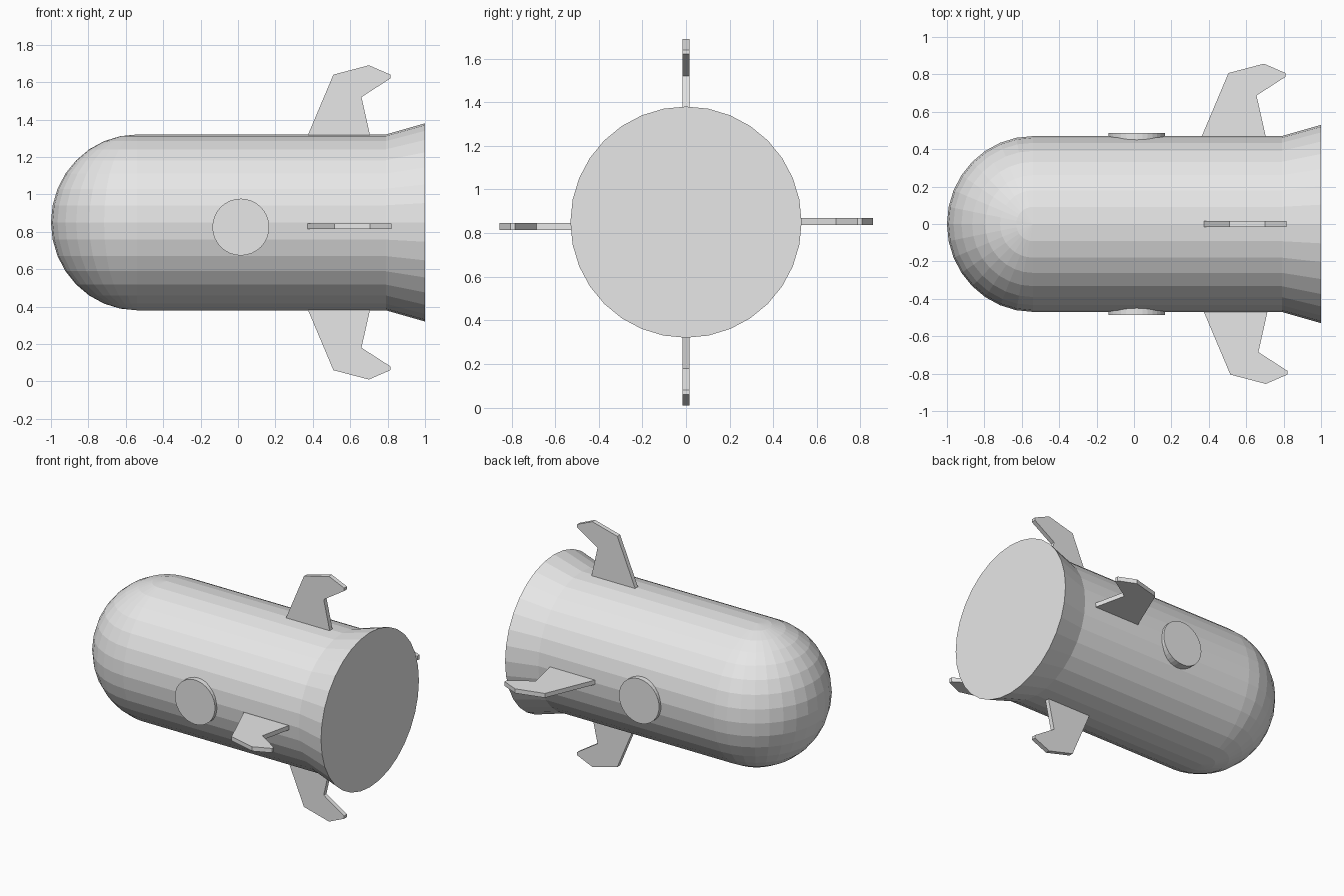
import bpy, bmesh, math
from mathutils import Matrix

if "Cube" in bpy.data.objects:
    bpy.data.objects.remove(bpy.data.objects["Cube"], do_unlink=True)

AXIS_Z = 0.85
RADIUS = 0.47
SIDES = 32

grey = bpy.data.materials.new("light_grey")
grey.use_nodes = True
grey.diffuse_color = (0.8, 0.8, 0.8, 1)
grey.node_tree.nodes["Principled BSDF"].inputs["Base Color"].default_value = grey.diffuse_color


def finish(name, bm):
    bmesh.ops.recalc_face_normals(bm, faces=bm.faces)
    mesh = bpy.data.meshes.new(name)
    bm.to_mesh(mesh)
    bm.free()
    mesh.materials.append(grey)
    obj = bpy.data.objects.new(name, mesh)
    bpy.context.collection.objects.link(obj)
    return obj


def tube(name, x0, x1, r0, r1):
    """Capped cone or cylinder lying along x, on the body axis."""
    bm = bmesh.new()
    place = Matrix.Translation(((x0 + x1) / 2, 0, AXIS_Z)) @ Matrix.Rotation(math.pi / 2, 4, 'Y')
    bmesh.ops.create_cone(bm, cap_ends=True, segments=SIDES, radius1=r0, radius2=r1,
                          depth=x1 - x0, matrix=place)
    return finish(name, bm)


def fin(name, angle, shift=(0, 0, 0)):
    """Hooked plate, drawn in the xz plane and turned about the body axis."""
    outline = [(0.34, 0.4), (0.375, 0.47), (0.51, 0.79), (0.70, 0.84), (0.815, 0.79),
               (0.815, 0.77), (0.66, 0.67), (0.705, 0.47), (0.72, 0.4)]
    bm = bmesh.new()
    face = bm.faces.new([bm.verts.new((x, -0.015, r)) for x, r in outline])
    side = bmesh.ops.extrude_face_region(bm, geom=[face])["geom"]
    bmesh.ops.translate(bm, vec=(0, 0.03, 0),
                        verts=[v for v in side if isinstance(v, bmesh.types.BMVert)])
    place = Matrix.Translation((shift[0], shift[1], AXIS_Z + shift[2])) @ Matrix.Rotation(angle, 4, 'X')
    bm.transform(place)
    return finish(name, bm)


def porthole(name, side):
    """Round disc standing slightly proud of the hull."""
    bm = bmesh.new()
    place = Matrix.Translation((0.015, side * 0.437, 0.825)) @ Matrix.Rotation(math.pi / 2, 4, 'X')
    bmesh.ops.create_cone(bm, cap_ends=True, segments=SIDES, radius1=0.152, radius2=0.152,
                          depth=0.1, matrix=place)
    return finish(name, bm)


# Hull and flared tail
tube("hull", -0.54, 0.80, RADIUS, RADIUS)
tube("tail_flare", 0.79, 1.0, RADIUS, 0.53)

# Rounded nose, front half of a sphere
bm = bmesh.new()
bmesh.ops.create_uvsphere(bm, u_segments=SIDES, v_segments=16, radius=RADIUS)
bmesh.ops.bisect_plane(bm, geom=bm.verts[:] + bm.edges[:] + bm.faces[:], dist=1e-4,
                       plane_co=(0, 0, 0), plane_no=(1, 0, 0), clear_outer=True)
bm.transform(Matrix.Translation((-0.54, 0, AXIS_Z)) @ Matrix.Diagonal((0.46 / RADIUS, 1, 1, 1)))
finish("nose", bm)

# Four fins
fin("top_fin", 0)
fin("bottom_fin", math.pi)
fin("left_fin", math.pi / 2, (0.005, -0.015, -0.02))
fin("right_fin", -math.pi / 2, (-0.005, 0.017, 0.003))

# Portholes on both sides
porthole("front_porthole", -1)
porthole("back_porthole", 1)
